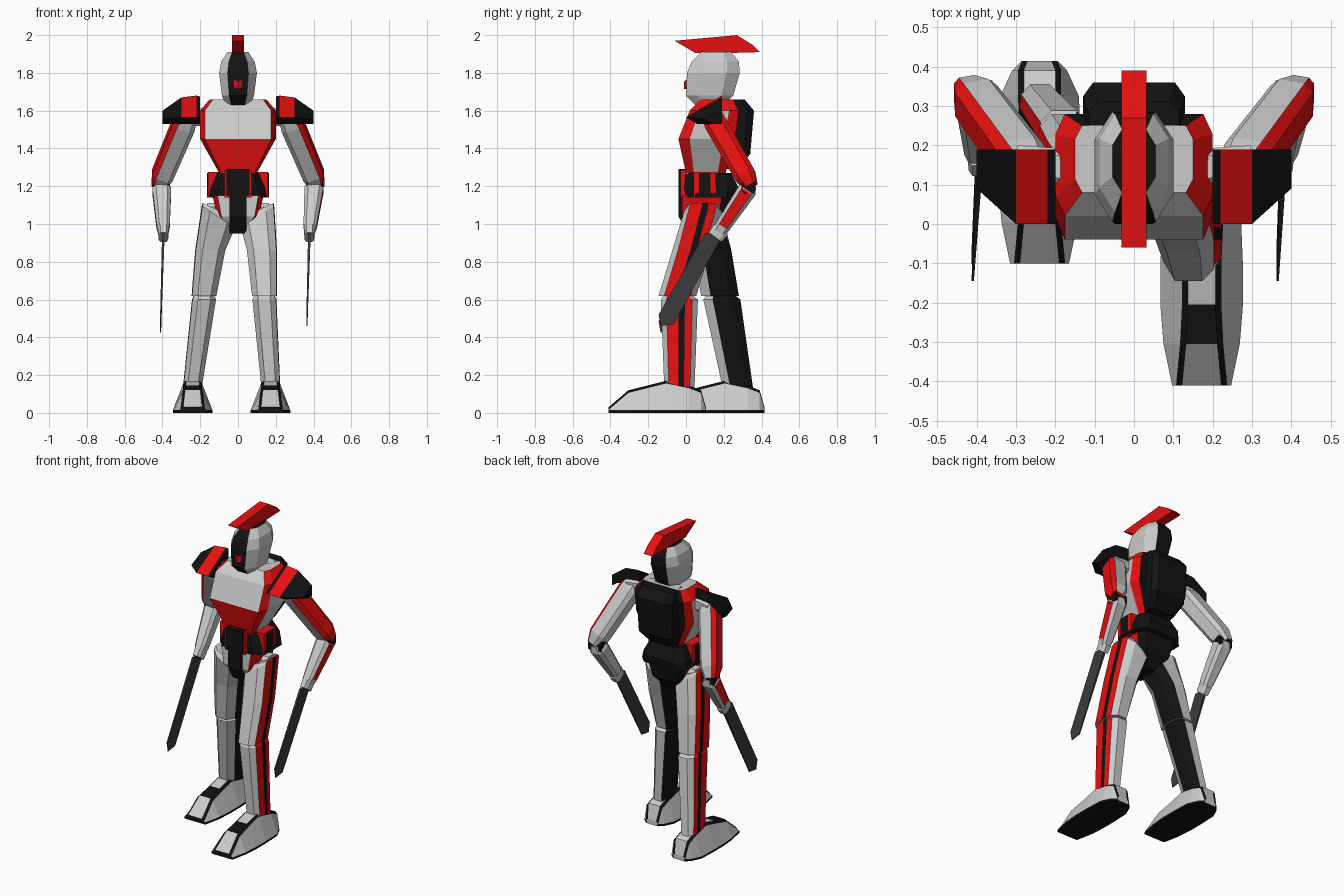
import bpy, bmesh
from mathutils import Vector

old = bpy.data.objects.get("Cube")
if old:
    bpy.data.objects.remove(old, do_unlink=True)


def material(name, color):
    m = bpy.data.materials.new(name)
    m.use_nodes = True
    m.diffuse_color = (*color, 1)
    m.node_tree.nodes["Principled BSDF"].inputs["Base Color"].default_value = (*color, 1)
    return m


KEYS = "wrkd"  # white, red, black, dark steel
MATS = [material("armour_white", (.6, .6, .6)), material("armour_red", (.8, .005, .005)),
        material("armour_black", (.006, .006, .006)), material("blade_steel", (.045, .045, .045))]


def skin(name, rings, bands, caps="ww", s=1):
    """Join rings of points; each band string colours the faces around one band."""
    if isinstance(bands, str):
        bands = [bands] * (len(rings) - 1)
    bm = bmesh.new()
    vs = [[bm.verts.new((p[0] * s, p[1], p[2])) for p in r] for r in rings]
    n = len(rings[0])
    for a, b, cols in zip(vs, vs[1:], bands):
        for i in range(n):
            j = (i + 1) % n
            f = bm.faces.new((a[i], a[j], b[j], b[i]))
            f.material_index = KEYS.index(cols[i % len(cols)])
    for ring, c in zip((vs[0], vs[-1]), caps):
        bm.faces.new(ring).material_index = KEYS.index(c)
    bmesh.ops.recalc_face_normals(bm, faces=bm.faces)
    me = bpy.data.meshes.new(name)
    bm.to_mesh(me)
    bm.free()
    for m in MATS:
        me.materials.append(m)
    ob = bpy.data.objects.new(name, me)
    bpy.context.collection.objects.link(ob)
    return ob


def octagon(a=.6, b=.6):
    # Faces in order: front left, left, back left, back, back right, right, front right, front
    return [(a, -1), (1, -b), (1, b), (a, 1), (-a, 1), (-1, b), (-1, -b), (-a, -1)]


def stack(name, sections, bands, profile=octagon(), caps="ww"):
    """Centred loft; sections are (z, y front, y back, half width)."""
    rings = [[(u * hw, (y0 + y1) / 2 + v * (y1 - y0) / 2, z) for u, v in profile]
             for z, y0, y1, hw in sections]
    return skin(name, rings, bands, caps)


def limb(name, p, q, sections, bands, s, caps="ww"):
    """Loft square to the line p-q; sections are (t, half width, half depth)."""
    p, q = Vector(p), Vector(q)
    axis = (q - p).normalized()
    ref = Vector((1, 0, 0)) if abs(axis.x) < .8 else Vector((0, 0, 1))
    X = (ref - axis * ref.dot(axis)).normalized()
    Y = X.cross(axis)
    if Y.y < 0:
        Y = -Y
    rings = [[p.lerp(q, t) + X * u * hw + Y * v * hd for u, v in octagon()]
             for t, hw, hd in sections]
    return skin(name, rings, bands, caps, s)


def plate(name, pts, x0, x1, color, s=1):
    """Side outline of (y, z) points spanning x0 to x1."""
    return skin(name, [[(x, y, z) for y, z in pts] for x in (x0, x1)], color, color * 2, s)


def rect(y0, y1, z0, z1):
    return [(y0, z0), (y1, z0), (y1, z1), (y0, z1)]


# Torso, back unit and waist
stack("torso", [(1.2, .03, .2, .09), (1.27, 0, .21, .1), (1.45, -.04, .26, .2),
                (1.6, .02, .28, .2), (1.66, .08, .25, .15)],
      ["wwrkrwwr", "rwrkrwrr", "rwrkrwrw", "rrrkrrrw"], octagon(.88, .6))
stack("back_unit", [(1.29, .18, .27, .09), (1.37, .18, .34, .125),
                    (1.6, .18, .36, .13), (1.66, .18, .31, .115)], "k", octagon(.8, .6), "kk")
stack("waist", [(1.14, 0, .27, .165), (1.19, -.01, .28, .15), (1.27, 0, .24, .115)],
      "k", octagon(.7, .6), "kk")
plate("buckle_surround", rect(-.03, .05, 1.14, 1.285), -.072, .072, "r")
plate("buckle", rect(-.04, .05, 1.15, 1.29), -.06, .06, "k")

# Pelvis
stack("pelvis", [(.95, .03, .15, .04), (1.04, -.02, .22, .11), (1.15, -.02, .24, .135)],
      "rrkkkrrw", octagon(.8, .6), "kk")
plate("groin_guard", [(.01, .95), (.08, .95), (.08, 1.15), (-.04, 1.15), (-.04, 1.04)],
      -.045, .045, "k")

# Neck, helmet, visor and crest
stack("neck", [(1.6, .08, .22, .075), (1.68, .08, .2, .06)], "w")
stack("helmet", [(1.63, .05, .2, .065), (1.68, 0, .25, .085), (1.8, .005, .285, .1),
                 (1.86, .03, .28, .088), (1.91, .08, .24, .055)],
      "wwwkwwwk", octagon(.55, .5), "kk")
skin("visor", [[(x, y, z), (x, y + .05, z), (x, y + .05, z + .04), (x, y, z + .04)]
               for x, y, z in ((-.065, .03, 1.745), (0, -.01, 1.715), (.065, .03, 1.745))],
     "r", "rr")
plate("crest", [(-.06, 1.97), (.05, 1.905), (.22, 1.905), (.39, 1.91), (.35, 1.95), (.27, 2)],
      -.032, .032, "r")


# Legs: outer side has a dark stripe between red panels, inner side is dark
LEG = [(.55, -1), (1, -.7), (1.04, -.05), (1.04, .3), (.95, .7),
       (.5, 1), (-.5, 1), (-.95, .5), (-.95, -.5), (-.5, -1)]


def leg_part(name, sections, s, slopes):
    rings = [[(x + u * hw, y + v * hd, z + k * u) for u, v in LEG]
             for (x, y, z, hw, hd), k in zip(sections, slopes)]
    return skin(name, rings, "wrkrwwkkww", "ww", s)


def foot(name, cx, cy, s):
    rings = []
    for y, w, t, h in ((-.375, .075, .05, .03), (-.27, .097, .04, .12), (-.17, .105, .035, .145),
                       (-.07, .105, .035, .17), (.05, .1, .04, .145), (.115, .07, .04, .12),
                       (.14, .04, .03, .03)):
        half = [(w, 0), (w, .014), (t + .015, h - .014), (t, h)]
        outline = [(-a, z) for a, z in half] + half[::-1]
        rings.append([(cx + a, cy + y, z) for a, z in outline])
    top = "wkwwww"
    skin(name, rings, ["kwk" + c + "kwkk" for c in top], "kw", s)


def leg(side, s, knee, ankle):
    kx, ky = knee
    ax, ay = ankle
    leg_part(side + "_thigh", [(kx, ky, .62, .066, .1), ((kx + .11) / 2, (ky + .1) / 2, .86, .08, .1),
                               (.1, .09, 1.035, .088, .1), (.12, .09, 1.08, .065, .08)],
             s, (0, 0, .06, .03))
    leg_part(side + "_shin", [(ax, ay, .13, .05, .08), (kx, ky + .01, .6, .064, .098),
                              (kx, ky, .63, .05, .07)], s, (0, 0, 0))
    limb(side + "_hip_joint", (.06, .11, 1.06), (.165, .11, 1.06),
         [(0, .05, .05), (1, .05, .05)], "w", s)
    foot(side + "_foot", ax, ay, s)
    # Waist side panel
    plate(side + "_waist_frame", rect(.04, .16, 1.14, 1.275), .1, .158, "r", s)
    plate(side + "_waist_panel", rect(.07, .13, 1.15, 1.27), .1, .163, "k", s)


leg("left", 1, (.137, -.045), (.172, -.035))
leg("right", -1, (.177, .18), (.24, .275))


# Arms, shoulder guards and blades
def arm(side, s, wx, tx, drop):
    limb(side + "_shoulder_joint", (.15, .14, 1.57), (.3, .16, 1.56),
         [(0, .05, .05), (1, .04, .04)], "w", s)
    limb(side + "_upper_arm", (.265, .13, 1.58), (.425, .345, 1.2),
         [(0, .05, .05), (.15, .062, .06), (.85, .057, .057), (1, .035, .035)],
         "rrrwwwww", s, "wr")
    elbow, wrist = (.405, .345, 1.21), (wx, .17, .95)
    limb(side + "_elbow", (.36, .33, 1.195), (.45, .33, 1.195),
         [(0, .035, .035), (1, .035, .035)], "k", s, "kk")
    limb(side + "_forearm", elbow, wrist,
         [(0, .03, .03), (.12, .05, .05), (.85, .035, .04), (1, .024, .035)],
         ["w", "wrwwwwww", "w"], s)
    limb(side + "_wrist_cuff", (wx, .185, .97), (wx, .155, .93),
         [(0, .028, .045), (1, .025, .042)], "w", s)
    outline = [(.1, .95), (.2, .95), (-.065, .47 - drop), (-.135, .46 - drop), (-.145, .52 - drop)]
    thick = [.007, .007, .003, .002, .003]
    mid = [wx, wx, tx, tx, tx]
    skin(side + "_blade", [[(m + k * t, y, z) for m, t, (y, z) in zip(mid, thick, outline)]
                           for k in (-1, 1)], "d", "dd", s)
    rings = [[(x, y0, z0), (x, .19, z1), (x, .19, z1 - .07), (x, y0 + .06, 1.53)]
             for x, y0, z0, z1 in ((.2, 0, 1.565, 1.675), (.22, 0, 1.565, 1.68),
                                   (.3, 0, 1.565, 1.67), (.4, .09, 1.555, 1.6))]
    skin(side + "_shoulder_guard", rings, ["k", "rkkk", "k"], "kk", s)


arm("left", 1, .378, .365, 0)
arm("right", -1, .395, .41, .035)
